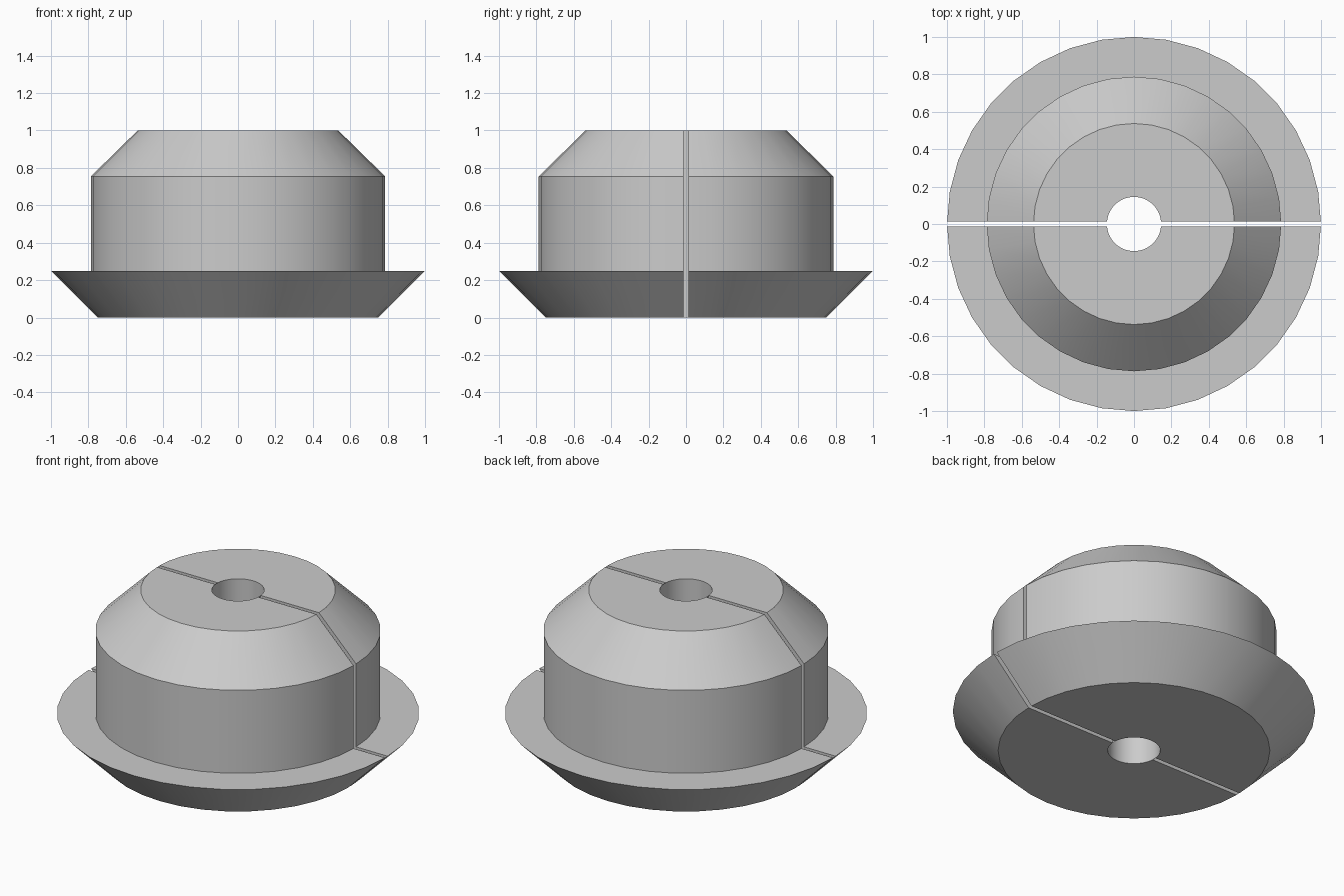
import bpy
import bmesh
import math
from mathutils import Matrix, Vector

if "Cube" in bpy.data.objects:
    bpy.data.objects.remove(bpy.data.objects["Cube"], do_unlink=True)

SEGMENTS = 36
BORE = 0.145
HALF_GAP = 0.0125
HEIGHT = 1.0

# Plain grey material
grey = bpy.data.materials.new("plain_grey")
grey.use_nodes = True
colour = (0.6, 0.6, 0.6, 1.0)
grey.diffuse_color = colour
grey.node_tree.nodes["Principled BSDF"].inputs["Base Color"].default_value = colour


def revolve(profile, closed):
    """Turn a (radius, height) profile around the z axis."""
    bm = bmesh.new()
    rings = []
    for i in range(SEGMENTS):
        turn = Matrix.Rotation(i * math.tau / SEGMENTS, 3, "Z")
        rings.append([bm.verts.new(turn @ Vector((r, 0, z))) for r, z in profile])
    count = len(profile)
    for i in range(SEGMENTS):
        a, b = rings[i], rings[(i + 1) % SEGMENTS]
        for j in range(count if closed else count - 1):
            k = (j + 1) % count
            bm.faces.new((a[j], b[j], b[k], a[k]))
    bmesh.ops.recalc_face_normals(bm, faces=bm.faces)
    return bm


def finish(bm, name):
    mesh = bpy.data.meshes.new(name)
    bm.to_mesh(mesh)
    bm.free()
    mesh.materials.append(grey)
    obj = bpy.data.objects.new(name, mesh)
    bpy.context.collection.objects.link(obj)
    bpy.ops.object.select_all(action="DESELECT")
    obj.select_set(True)
    bpy.context.view_layer.objects.active = obj
    bpy.ops.object.shade_smooth_by_angle(angle=math.radians(30))


# Flared flange, straight body and chamfered top in one section
section = [(BORE, 0), (0.75, 0), (1.0, 0.25), (0.7875, 0.25),
           (0.7875, 0.755), (0.5375, HEIGHT), (BORE, HEIGHT)]

# Two halves with a narrow slot between them
for name, side in (("front_half", -1), ("back_half", 1)):
    bm = revolve(section, True)
    cut = bmesh.ops.bisect_plane(
        bm, geom=bm.verts[:] + bm.edges[:] + bm.faces[:],
        plane_co=(0, side * HALF_GAP, 0), plane_no=(0, -side, 0),
        clear_outer=True)
    edges = [e for e in cut["geom_cut"] if isinstance(e, bmesh.types.BMEdge)]
    bmesh.ops.holes_fill(bm, edges=edges, sides=0)
    bmesh.ops.recalc_face_normals(bm, faces=bm.faces)
    # The bore wall is a separate continuous sleeve
    inner = [f for f in bm.faces if all(v.co.xy.length < BORE + 0.005 for v in f.verts)]
    bmesh.ops.delete(bm, geom=inner, context="FACES")
    finish(bm, name)

# Thin sleeve lining the bore and closing the inner ends of the slot
sleeve = revolve([(BORE, 0), (BORE, HEIGHT)], False)
bmesh.ops.reverse_faces(sleeve, faces=sleeve.faces)
finish(sleeve, "bore_sleeve")
